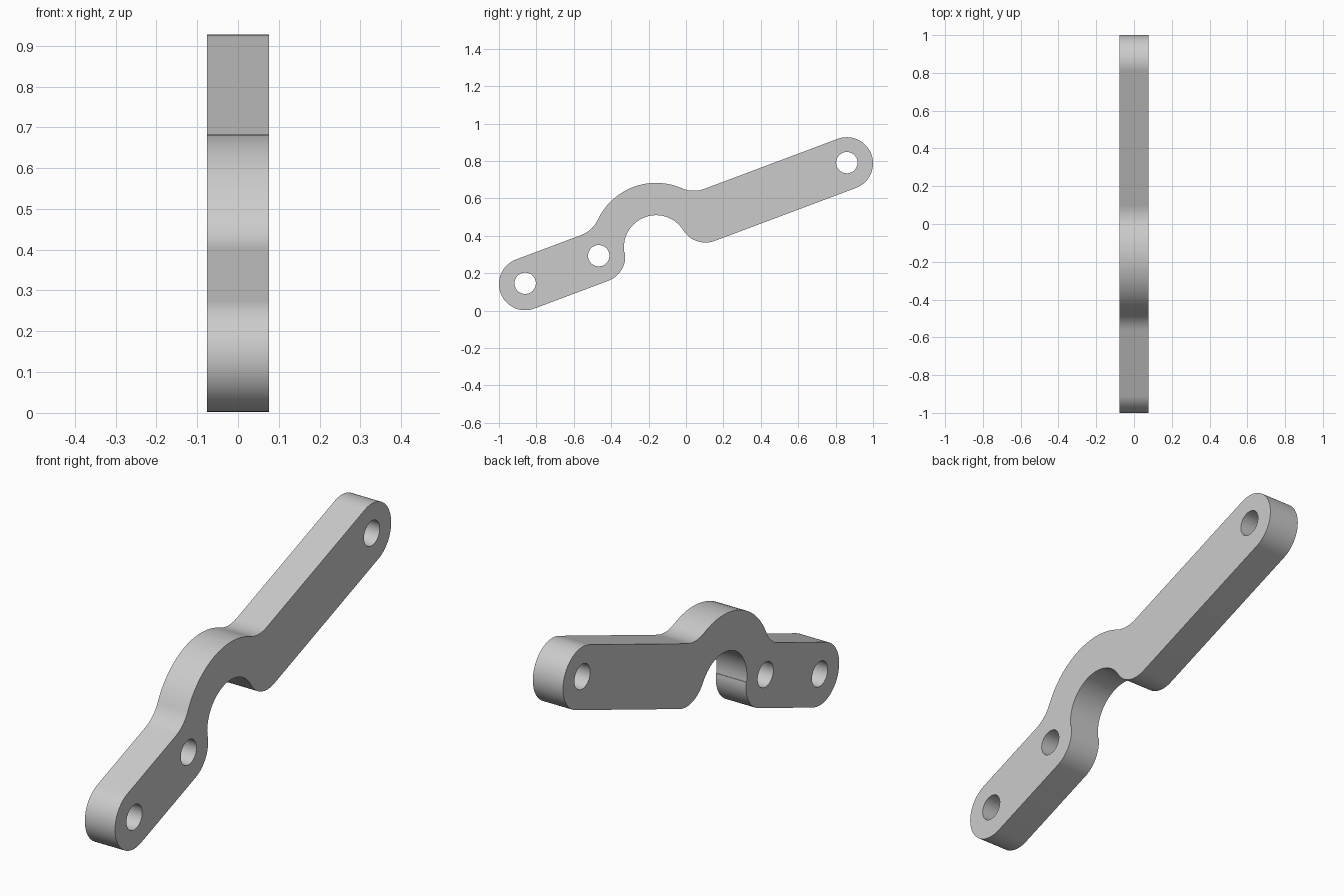
import bpy, bmesh, math
from mathutils import Vector, Matrix

cube = bpy.data.objects.get("Cube")
if cube:
    bpy.data.objects.remove(cube, do_unlink=True)

# Main dimensions, in the plane of the plate (depth, height)
HALF_THICK = 0.0765
R_BAR, R_HOLE = 0.14, 0.057
R_IN, R_OUT, R_FILLET = 0.172, 0.345, 0.16
END_A, END_B = Vector((-0.86, 0.142)), Vector((0.86, 0.787))
RING = Vector((-0.16, 0.338))
along = (END_B - END_A).normalized()
normal = Vector((-along.y, along.x))
tilt = math.degrees(math.atan2(along.y, along.x))
LOBE_A = END_A + along * 0.422
LOBE_B = END_A + along * 1.03


def heading(a, b):
    d = b - a
    return math.degrees(math.atan2(d.y, d.x))


def arc(center, radius, start, end, ccw=True):
    """Points on an arc, every few degrees."""
    sweep = (end - start) % 360 if ccw else -((start - end) % 360)
    n = max(4, round(abs(sweep) / 5))
    angles = [math.radians(start + sweep * i / n) for i in range(n + 1)]
    return [center + radius * Vector((math.cos(a), math.sin(a))) for a in angles]


# Fillets tangent to the upper bar edge and the outer arch
rise = R_BAR + R_FILLET - (RING - END_A).dot(normal)
run = math.sqrt((R_OUT + R_FILLET) ** 2 - rise ** 2)
FIL_A = RING + normal * rise - along * run
FIL_B = RING + normal * rise + along * run

# Outline of the link, counterclockwise
up, down = tilt + 90, tilt + 270
outline = (
    arc(END_A, R_BAR, up, down)
    + arc(LOBE_A, R_BAR, down, heading(LOBE_A, RING))
    + arc(RING, R_IN, heading(RING, LOBE_A), heading(RING, LOBE_B), False)
    + arc(LOBE_B, R_BAR, heading(LOBE_B, RING), down)
    + arc(END_B, R_BAR, down, up)
    + arc(FIL_B, R_FILLET, down, heading(FIL_B, RING), False)
    + arc(RING, R_OUT, heading(RING, FIL_B), heading(RING, FIL_A))
    + arc(FIL_A, R_FILLET, heading(FIL_A, RING), down, False)
)

# Pin holes
holes = [arc(c + Vector((0, 0.004)), R_HOLE, 0, 359.99)[:-1]
         for c in (END_A, LOBE_A - along * 0.002, END_B)]

# Filled, extruded profile
curve = bpy.data.curves.new("arched_link", "CURVE")
curve.dimensions = "2D"
curve.fill_mode = "BOTH"
curve.extrude = HALF_THICK
for loop in [outline] + holes:
    spline = curve.splines.new("POLY")
    spline.points.add(len(loop) - 1)
    for point, p in zip(spline.points, loop):
        point.co = (p.x, p.y, 0, 1)
    spline.use_cyclic_u = True

link = bpy.data.objects.new("arched_link", curve)
bpy.context.collection.objects.link(link)
bpy.ops.object.select_all(action="DESELECT")
link.select_set(True)
bpy.context.view_layer.objects.active = link
bpy.ops.object.convert(target="MESH")
link = bpy.context.view_layer.objects.active

# Stand the plate upright and weld the caps to the walls
bm = bmesh.new()
bm.from_mesh(link.data)
bm.transform(Matrix(((0, 0, 1, 0), (1, 0, 0, 0), (0, 1, 0, 0), (0, 0, 0, 1))))
bmesh.ops.remove_doubles(bm, verts=bm.verts, dist=0.0002)
bmesh.ops.recalc_face_normals(bm, faces=bm.faces)
bm.to_mesh(link.data)
bm.free()

# Plain grey metal
grey = bpy.data.materials.new("plain_grey")
grey.use_nodes = True
colour = (0.6, 0.6, 0.6, 1)
grey.diffuse_color = colour
grey.node_tree.nodes["Principled BSDF"].inputs["Base Color"].default_value = colour
link.data.materials.clear()
link.data.materials.append(grey)
bpy.ops.object.shade_smooth_by_angle(angle=math.radians(30))
